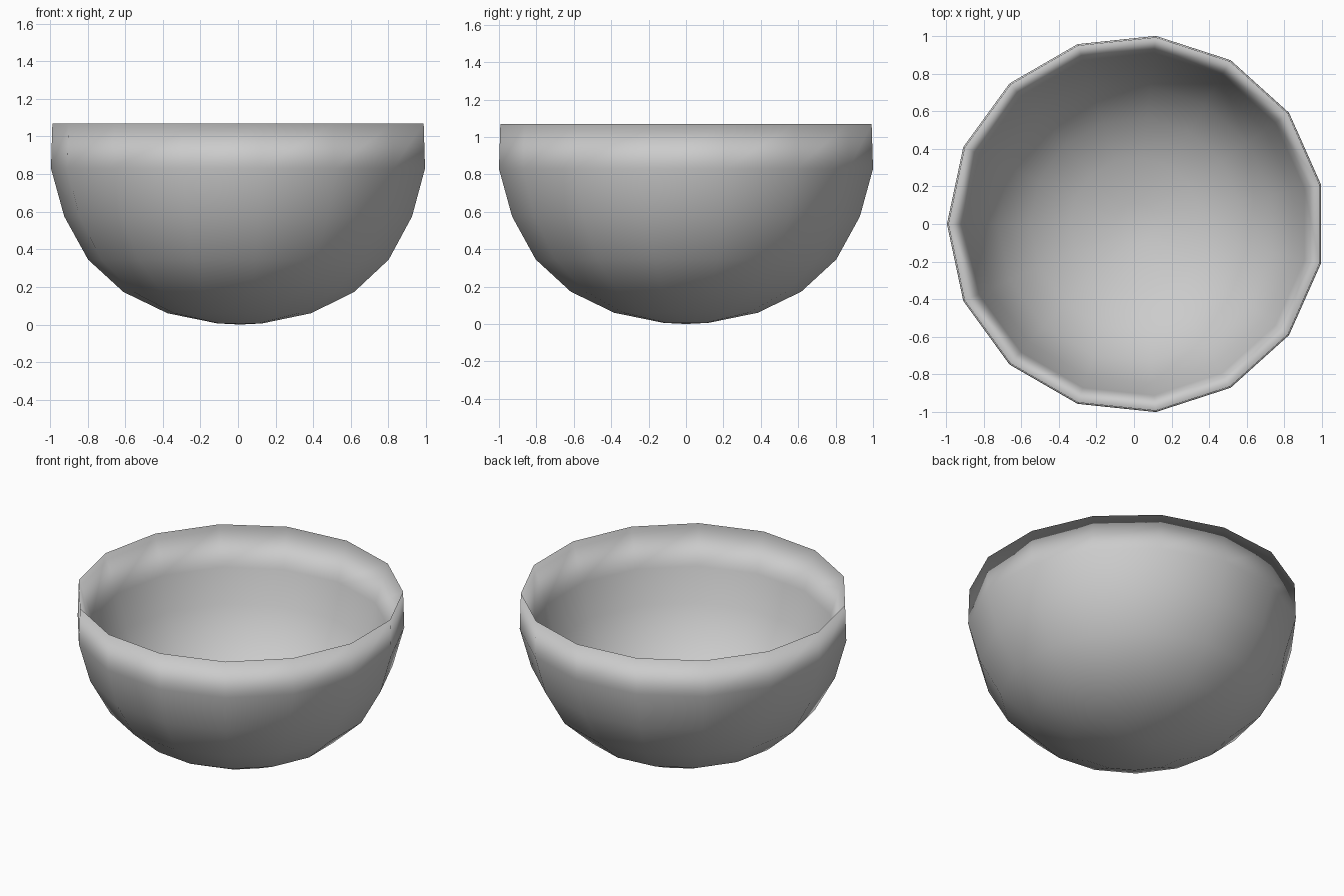
import bpy, bmesh, math

if "Cube" in bpy.data.objects:
    bpy.data.objects.remove(bpy.data.objects["Cube"])

SIDES = 15
CENTRE_X = 0.011

# Profile (radius, height): outer shell, sharp rim, then inner shell
outer = [(0.121, 0.006), (0.386, 0.06), (0.62, 0.173), (0.808, 0.345),
         (0.935, 0.575), (1.0055, 0.83), (0.998, 1.07)]
inner = [(0.915, 0.82), (0.85, 0.602), (0.735, 0.405), (0.565, 0.25),
         (0.352, 0.148), (0.11, 0.1)]

bm = bmesh.new()


def ring(r, z):
    return [bm.verts.new((CENTRE_X + r * math.cos(math.pi + math.tau * i / SIDES),
                          r * math.sin(math.pi + math.tau * i / SIDES), z))
            for i in range(SIDES)]


# Stack the rings and bridge neighbours
rings = [ring(r, z) for r, z in outer + inner]
for a, b in zip(rings, rings[1:]):
    for i in range(SIDES):
        j = (i + 1) % SIDES
        bm.faces.new((a[i], a[j], b[j], b[i]))

# Close the outer and inner bottoms
for loop, z in ((rings[0], 0.0), (rings[-1], 0.093)):
    pole = bm.verts.new((CENTRE_X, 0, z))
    for i in range(SIDES):
        bm.faces.new((loop[i], loop[(i + 1) % SIDES], pole))

bmesh.ops.recalc_face_normals(bm, faces=bm.faces)
for f in bm.faces:
    f.smooth = True

mesh = bpy.data.meshes.new("bowl")
bm.to_mesh(mesh)
bm.free()
bowl = bpy.data.objects.new("bowl", mesh)
bpy.context.collection.objects.link(bowl)
